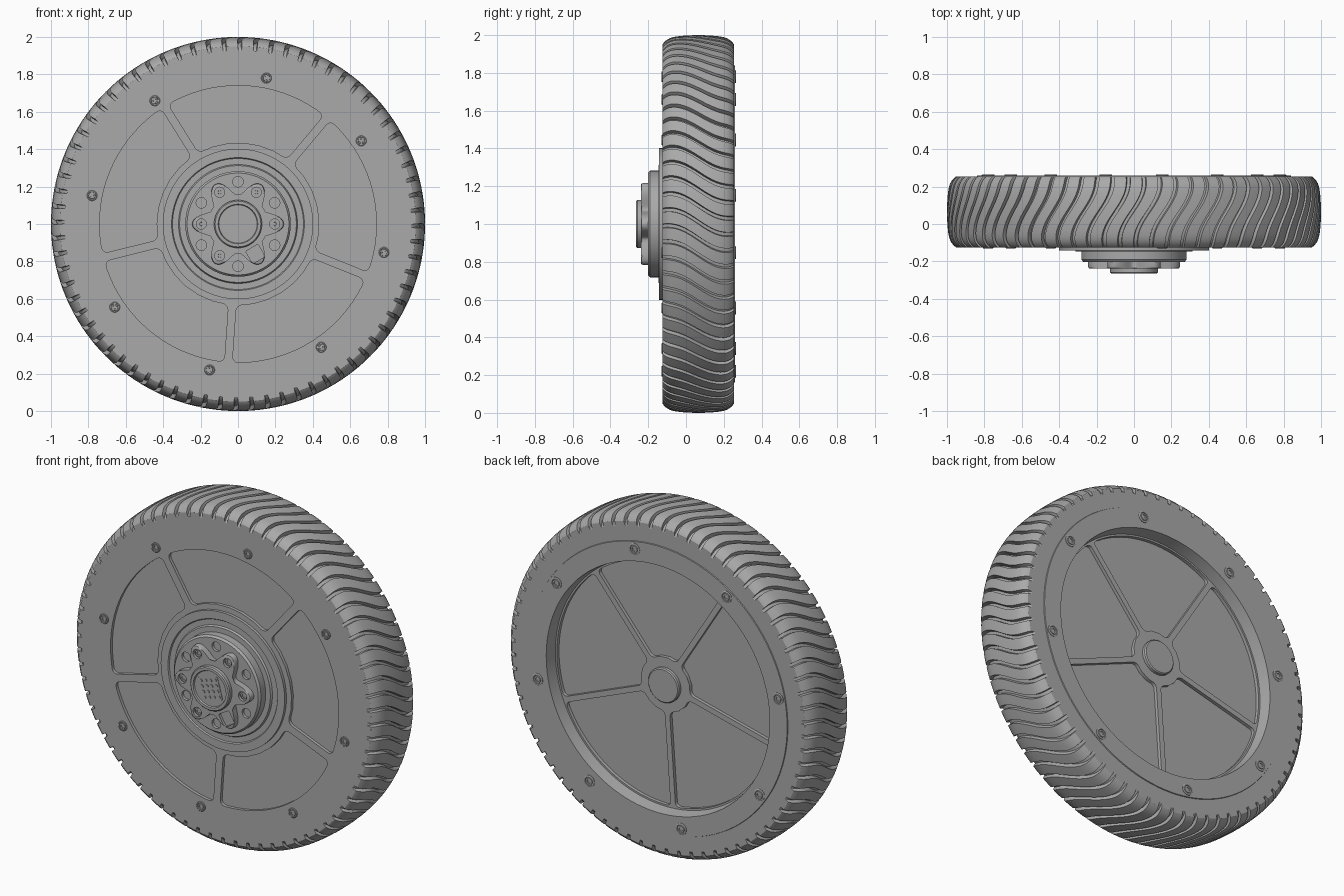
import bpy, bmesh
from math import sin, cos, pi, tau, asin, radians

if "Cube" in bpy.data.objects:
    bpy.data.objects.remove(bpy.data.objects["Cube"])

AXLE = 1.0        # height of the wheel axis, which runs along y
SPOKES = [radians(50 + 72 * k) for k in range(5)]
BOLTS = [radians(79 + 45 * k) for k in range(8)]
GROOVES = 72

grey = bpy.data.materials.new("plain_grey")
grey.use_nodes = True
grey.diffuse_color = (0.4, 0.4, 0.4, 1)
grey.node_tree.nodes["Principled BSDF"].inputs["Base Color"].default_value = (0.4, 0.4, 0.4, 1)


def finish(bm, name):
    """Turn a bmesh into a named, shaded object."""
    bmesh.ops.remove_doubles(bm, verts=bm.verts, dist=1e-5)
    bmesh.ops.recalc_face_normals(bm, faces=bm.faces)
    mesh = bpy.data.meshes.new(name)
    bm.to_mesh(mesh)
    bm.free()
    mesh.materials.append(grey)
    obj = bpy.data.objects.new(name, mesh)
    bpy.context.collection.objects.link(obj)
    return obj


def smooth(obj):
    bpy.ops.object.select_all(action='DESELECT')
    obj.select_set(True)
    bpy.context.view_layer.objects.active = obj
    bpy.ops.object.shade_smooth_by_angle(angle=radians(30))


def polar(r, a):
    return r * cos(a), r * sin(a)


def skin(bm, rings):
    """Bridge consecutive closed rings of vertices."""
    for lower, upper in zip(rings, rings[1:]):
        n = len(lower)
        for i in range(n):
            j = (i + 1) % n
            bm.faces.new((lower[i], lower[j], upper[j], upper[i]))


def lathe(name, profile, centre=(0, 0), segs=96):
    """Revolve (radius, y) points about the y axis; both ends are closed."""
    bm = bmesh.new()
    rings = []
    for r, y in profile:
        pts = [polar(r, tau * i / segs) for i in range(segs)]
        rings.append([bm.verts.new((centre[0] + x, y, AXLE + centre[1] + z)) for x, z in pts])
    skin(bm, rings)
    bm.faces.new(rings[0])
    bm.faces.new(rings[-1])
    return finish(bm, name)


def prism(name, pts, y0, y1, corners=(), radius=0.0, top_bevel=0.0):
    """Extrude an (x, z) outline along y, with optional rounded corners."""
    bm = bmesh.new()
    rings = [[bm.verts.new((x, y, AXLE + z)) for x, z in pts] for y in (y0, y1)]
    skin(bm, rings)
    front = bm.faces.new(rings[0])
    bm.faces.new(rings[1])
    if corners:
        edges = [bm.edges.get((rings[0][i], rings[1][i])) for i in corners]
        bmesh.ops.bevel(bm, geom=edges, offset=radius, segments=4, profile=0.5, affect='EDGES')
    if top_bevel:
        bmesh.ops.bevel(bm, geom=list(front.edges), offset=top_bevel, segments=2,
                        profile=0.5, affect='EDGES')
    return finish(bm, name)


def cut(obj, cutters):
    """Subtract the cutters from an object and discard them."""
    for cutter in cutters:
        cutter.hide_render = True
        mod = obj.modifiers.new("cut", 'BOOLEAN')
        mod.operation, mod.solver, mod.object = 'DIFFERENCE', 'EXACT', cutter
        bpy.context.view_layer.objects.active = obj
        bpy.ops.object.modifier_apply(modifier=mod.name)
        bpy.data.objects.remove(cutter)


def pocket(a0, inner, outer, gap, y0, y1, n_in, n_out, radius):
    """Wedge between two spokes with parallel-sided gaps and rounded corners."""
    def arc(r, n):
        off = asin(gap / r)
        start, end = a0 + off, a0 + tau / 5 - off
        return [polar(r, start + (end - start) * i / n) for i in range(n + 1)]
    pts = arc(outer, n_out) + arc(inner, n_in)[::-1]
    corners = (0, n_out, n_out + 1, len(pts) - 1)
    return prism("pocket_cutter", pts, y0, y1, corners, radius)


def box_outline(centre, half, turn):
    c, s = cos(turn), sin(turn)
    return [(centre[0] + half * (u * c - v * s), centre[1] + half * (u * s + v * c))
            for u, v in ((-1, -1), (1, -1), (1, 1), (-1, 1))]


# Tyre: wavy lands and grooves swept across a crowned profile
bm = bmesh.new()
mid, half, steps = 0.065, 0.19, 24
pitch = tau / GROOVES
columns = [(0.0, 0), (0.36, 0), (0.74, 0), (0.77, 1), (0.97, 1)]   # share of pitch, in groove


def tread_ring(y, radius, depth, t):
    swing = -0.13 * (0.5 + 0.5 * sin(t * pi / 2) + 0.07 * sin(t * pi))
    ring = []
    for g in range(GROOVES):
        for share, low in columns:
            x, z = polar(radius - depth * low, (g + share) * pitch + swing)
            ring.append(bm.verts.new((x, y, AXLE + z)))
    return ring


rings = [tread_ring(mid - half, 0.9, 0, -1)]
for i in range(steps + 1):
    t = sin(pi / 2 * (2 * i / steps - 1))
    rings.append(tread_ring(mid + half * t, 1 - 0.018 * t * t - 0.032 * abs(t) ** 8, 0.024, t))
rings.append(tread_ring(mid + half, 0.9, 0, 1))
skin(bm, rings)
smooth(finish(bm, "tyre"))

# Wheel body: flat front, raised rear rim and dished rear, with pockets between spokes
body = lathe("wheel_body", [(0.1, -0.125), (0.902, -0.125), (0.902, 0.255), (0.84, 0.255),
                            (0.838, 0.26), (0.725, 0.26), (0.715, 0.19), (0.1, 0.19)], segs=128)
cut(body, [pocket(a, 0.435, 0.74, 0.022, -0.2, -0.107, 6, 18, 0.03) for a in SPOKES])
cut(body, [pocket(a, 0.16, 0.705, 0.016, 0.17, 0.23, 3, 18, 0.025) for a in SPOKES])
smooth(body)

# Rear axle cap
smooth(lathe("rear_axle_cap", [(0.1, 0.17), (0.1, 0.207), (0.094, 0.213), (0.01, 0.213)], segs=48))

# Bolts on both faces
for k, a in enumerate(BOLTS):
    for side, face, size, sign in (("front", -0.125, 0.028, -1), ("rear", 0.26, 0.034, 1)):
        shape = [(1, -0.01), (1, 0.003), (0.9, 0.005), (0.74, 0.005), (0.7, 0.001),
                 (0.62, 0.001), (0.58, 0.005), (0.34, 0.005), (0.32, 0.001), (0.05, 0.001)]
        smooth(lathe(f"{side}_bolt_{k + 1}", [(r * size, face + sign * h) for r, h in shape],
                     polar(0.795, a), 24))

# Front hub: stepped flange and drum with a ring of holes
hub = lathe("front_hub", [(0.1, -0.1), (0.402, -0.1), (0.402, -0.142), (0.355, -0.142),
                          (0.35, -0.135), (0.318, -0.135), (0.312, -0.146), (0.282, -0.146),
                          (0.282, -0.19), (0.272, -0.202), (0.1, -0.202)])
cut(hub, [lathe("hole_cutter", [(0.028, -0.25), (0.028, -0.185)],
                polar(0.226, radians(30 + 60 * k)), 24) for k in range(6)])
smooth(hub)

# Six-lobed cover with screw recesses
outline = [polar(0.198 + 0.047 * cos(6 * tau * i / 120), tau * i / 120) for i in range(120)]
cover = prism("lobed_cover", outline, -0.238, -0.195, top_bevel=0.008)
LOBES = [radians(60 * k) for k in range(5)]
cut(cover, [lathe("recess_cutter", [(0.027, -0.26), (0.027, -0.222)], polar(0.196, a), 24)
            for a in LOBES])
socket = polar(0.185, radians(300))
cut(cover, [prism("socket_cutter", box_outline(socket, 0.038, radians(30)), -0.26, -0.222,
                  range(4), 0.008)])
smooth(cover)
for k, a in enumerate(LOBES):
    smooth(lathe(f"cover_screw_{k + 1}", [(0.019, -0.215), (0.019, -0.229), (0.01, -0.229),
                                          (0.009, -0.224), (0.002, -0.224)],
                 polar(0.196, a), 20))

# Central connector with a grid of pins
smooth(lathe("centre_disc", [(0.128, -0.23), (0.128, -0.258), (0.122, -0.264), (0.106, -0.264),
                             (0.102, -0.256), (0.02, -0.256)], segs=48))
turn = radians(15)
smooth(prism("pin_plate", box_outline((0, 0), 0.066, turn), -0.259, -0.25, range(4), 0.01))
for i in range(4):
    for j in range(4):
        u, v = (i - 1.5) * 0.032, (j - 1.5) * 0.032
        spot = (u * cos(turn) - v * sin(turn), u * sin(turn) + v * cos(turn))
        smooth(lathe(f"pin_{i + 1}_{j + 1}", [(0.009, -0.255), (0.009, -0.264), (0.001, -0.264)],
                     spot, 12))
